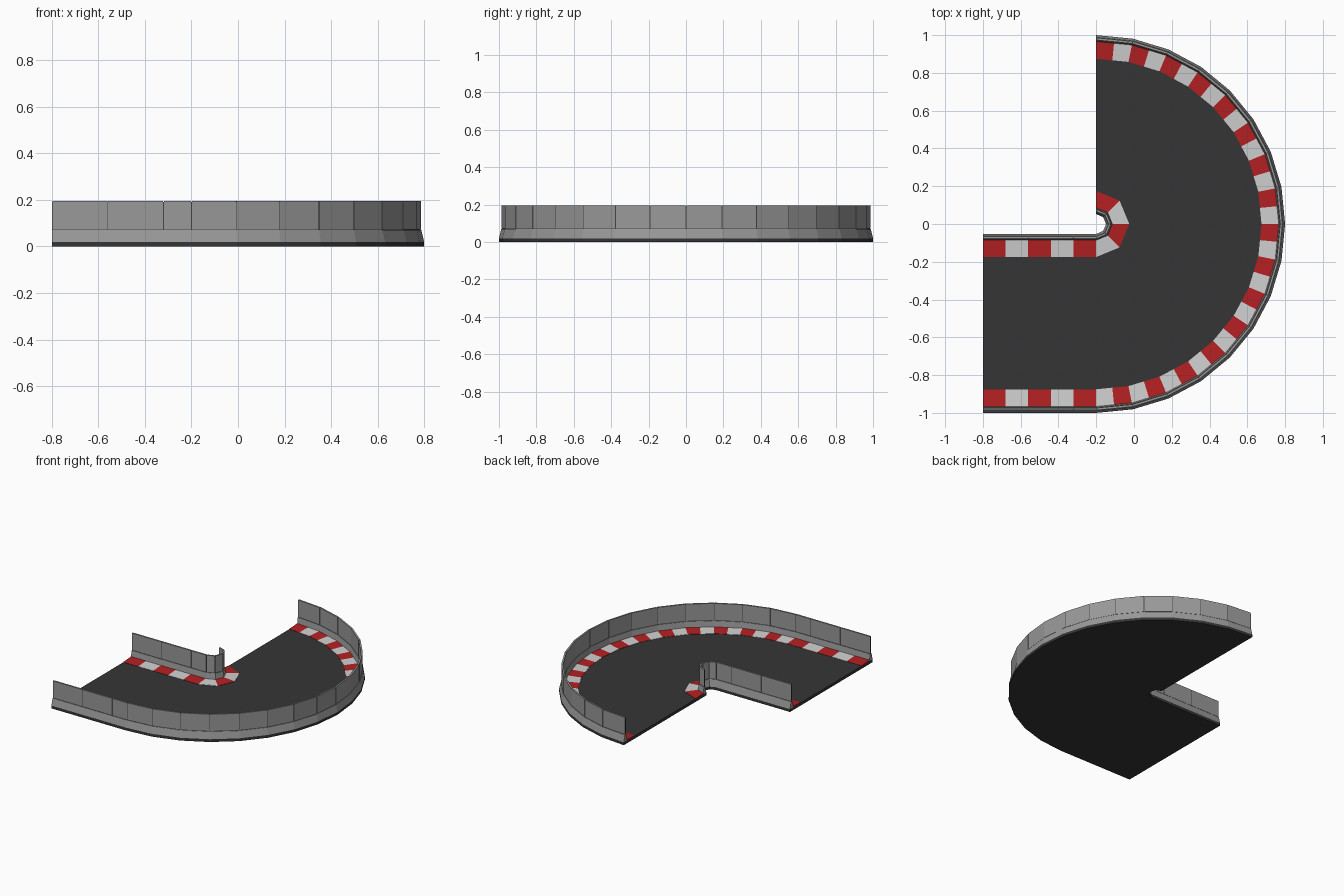
import bpy, bmesh, math
from mathutils import Vector

if "Cube" in bpy.data.objects:
    bpy.data.objects.remove(bpy.data.objects["Cube"], do_unlink=True)

BEND_X, END_X = -0.2, -0.8
SLAB_Z, BASE_Z, TOP_Z = 0.02, 0.07, 0.195


def material(name, r, g, b):
    m = bpy.data.materials.new(name)
    m.use_nodes = True
    m.diffuse_color = (r, g, b, 1)
    m.node_tree.nodes["Principled BSDF"].inputs["Base Color"].default_value = (r, g, b, 1)
    return m


ASPHALT = material("asphalt", 0.036, 0.036, 0.036)
CONCRETE = material("barrier_grey", 0.32, 0.32, 0.32)
SEAM = material("seam_dark_grey", 0.06, 0.06, 0.06)
RED = material("kerb_red", 0.45, 0.014, 0.016)
WHITE = material("kerb_white", 0.62, 0.62, 0.62)


def stations(segments, straight):
    """Frames (centre x, direction) along the half circle, then the straight."""
    arc = [math.pi * (0.5 - i / segments) for i in range(segments + 1)]
    frames = [Vector((BEND_X, math.cos(a), math.sin(a))) for a in arc]
    return frames + [Vector((x, 0, -1)) for x in straight]


def at(frame, r):
    return Vector((frame[0] + r * frame[1], r * frame[2]))


def finish(bm, name, mats):
    bmesh.ops.recalc_face_normals(bm, faces=bm.faces)
    mesh = bpy.data.meshes.new(name)
    bm.to_mesh(mesh)
    bm.free()
    for m in mats:
        mesh.materials.append(m)
    obj = bpy.data.objects.new(name, mesh)
    bpy.context.collection.objects.link(obj)
    return obj


def sweep(bm, frames, profile, index=0):
    """Sweep a closed (radius, height) profile along the frames and cap it."""
    rings = [[bm.verts.new((*at(f, r), z)) for r, z in profile] for f in frames]
    n = len(profile)
    faces = [bm.faces.new(rings[0]), bm.faces.new(rings[-1])]
    for a, b in zip(rings, rings[1:]):
        for i in range(n):
            j = (i + 1) % n
            faces.append(bm.faces.new((a[i], a[j], b[j], b[i])))
    for f in faces:
        f.material_index = index


def box(r0, r1, z0, z1):
    return [(r0, z0), (r1, z0), (r1, z1), (r0, z1)]


def barrier(name, frames, back, side):
    """Sloped footing, dark core and separate wall panels; side points to the road."""
    def off(d):
        return back + side * d

    bm = bmesh.new()
    sweep(bm, frames, [(off(0), SLAB_Z), (off(0.035), SLAB_Z),
                       (off(0.028), BASE_Z), (off(0.012), BASE_Z)])
    finish(bm, name + "_footing", [CONCRETE])

    bm = bmesh.new()
    sweep(bm, frames, box(off(0.016), off(0.024), BASE_Z, TOP_Z - 0.003))
    finish(bm, name + "_core", [SEAM])

    bm = bmesh.new()
    for a, b in zip(frames, frames[1:]):
        gap = 0.002 / (at(b, back) - at(a, back)).length
        ends = [a.lerp(b, gap), a.lerp(b, 1 - gap)]
        sweep(bm, ends, box(off(0.014), off(0.026), BASE_Z + 0.003, TOP_Z))
    finish(bm, name + "_panels", [CONCRETE])


def kerb(name, frames, wall_r, road_r):
    """Alternating red and white blocks sloping down to the road."""
    bm = bmesh.new()
    for i, pair in enumerate(zip(frames, frames[1:])):
        sweep(bm, pair, [(wall_r, SLAB_Z), (road_r, SLAB_Z),
                         (road_r, SLAB_Z + 0.002), (wall_r, SLAB_Z + 0.008)], i % 2)
    finish(bm, name, [RED, WHITE])


# Layout of the two edges of the road
tile = 0.12
panel_ends = [BEND_X - tile, BEND_X - 3 * tile, END_X]
tile_ends = [BEND_X - tile * i for i in range(1, 6)]
OUT_R, IN_R = 1.0, 0.052
outer, inner = stations(16, panel_ends), stations(4, panel_ends)

# Road slab
bm = bmesh.new()
edge = [at(f, OUT_R) for f in outer] + [at(f, IN_R) for f in reversed(inner)]
lower = bm.faces.new([bm.verts.new((*p, 0)) for p in edge])
top = bmesh.ops.extrude_face_region(bm, geom=[lower], use_keep_orig=True)["geom"]
bmesh.ops.translate(bm, vec=(0, 0, SLAB_Z),
                    verts=[g for g in top if isinstance(g, bmesh.types.BMVert)])
finish(bm, "road_slab", [ASPHALT])

# Barriers
barrier("outer_barrier", outer, OUT_R, -1)
barrier("inner_barrier", inner, IN_R, 1)

# Kerbs: two blocks per outer arc segment, one per inner segment
arc = outer[:17]
halves = [arc[0]]
for a, b in zip(arc, arc[1:]):
    halves += [a.lerp(b, 0.5), b]
straight = [Vector((x, 0, -1)) for x in tile_ends]
kerb("outer_kerb", halves + straight, OUT_R - 0.034, 0.875)
kerb("inner_kerb", stations(4, tile_ends), IN_R + 0.034, 0.175)
